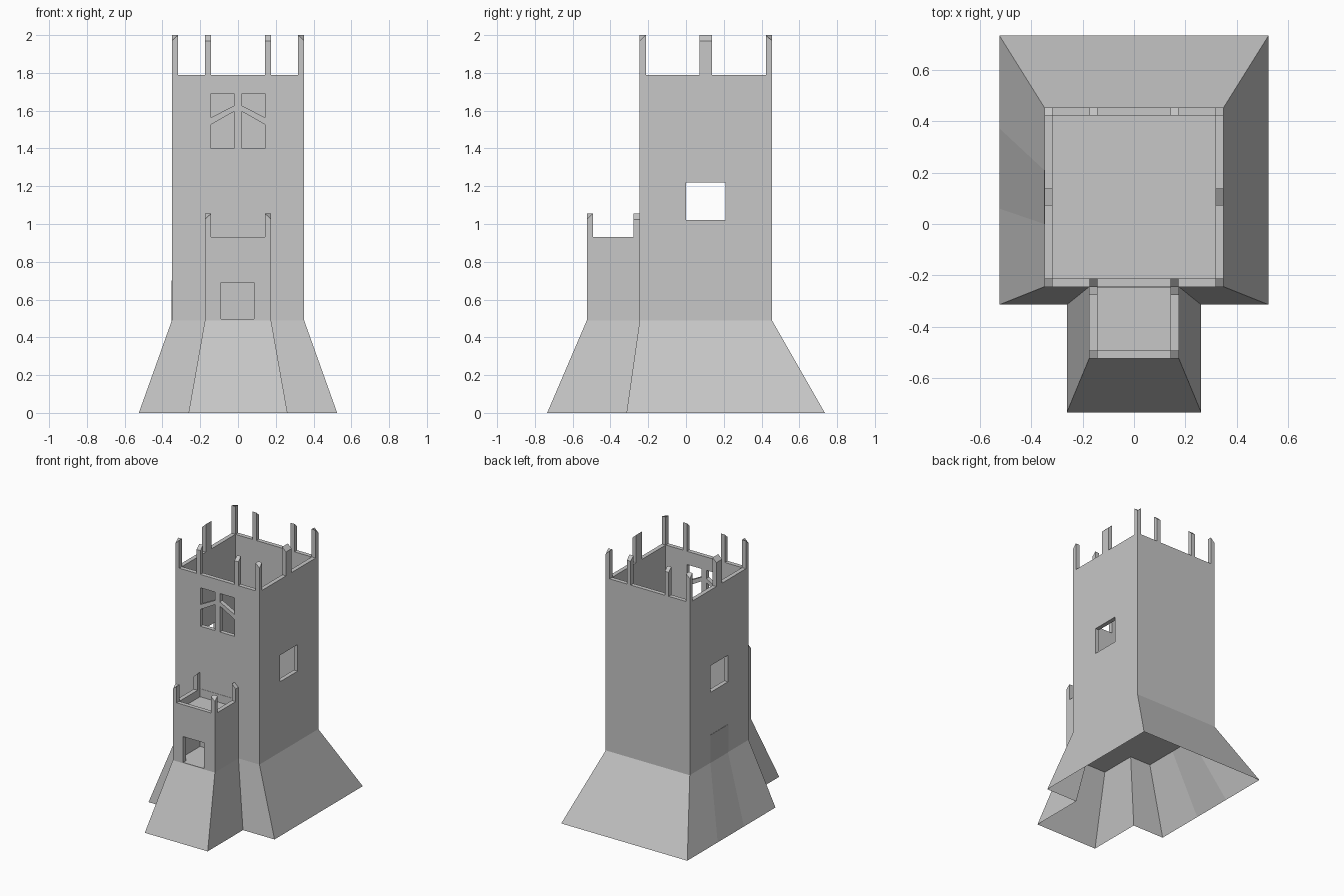
import bpy, bmesh

if "Cube" in bpy.data.objects:
    bpy.data.objects.remove(bpy.data.objects["Cube"])

def material(name, v):
    m = bpy.data.materials.new(name)
    m.diffuse_color = (v, v, v, 1)
    m.use_nodes = True
    m.node_tree.nodes["Principled BSDF"].inputs["Base Color"].default_value = m.diffuse_color
    return m

STONE = material("grey stone", 0.57)
WORN = material("darker stone", 0.49)

def mesh_object(name, verts, faces, mats=(STONE,), fix=True):
    me = bpy.data.meshes.new(name)
    me.from_pydata(verts, [], faces)
    if fix:
        bm = bmesh.new()
        bm.from_mesh(me)
        bmesh.ops.recalc_face_normals(bm, faces=bm.faces)
        bm.to_mesh(me)
        bm.free()
    for m in mats:
        me.materials.append(m)
    ob = bpy.data.objects.new(name, me)
    bpy.context.collection.objects.link(ob)
    return ob

BOX_FACES = [(0, 1, 2, 3), (4, 5, 6, 7), (0, 1, 5, 4), (1, 2, 6, 5), (2, 3, 7, 6), (3, 0, 4, 7)]

def block(name, x0, x1, y0, y1, z0, tops):
    """Box whose four top corners may differ in height (order: 00, 10, 11, 01)."""
    if not isinstance(tops, (list, tuple)):
        tops = [tops] * 4
    c = [(x0, y0), (x1, y0), (x1, y1), (x0, y1)]
    return mesh_object(name, [(x, y, z0) for x, y in c] +
                       [(x, y, t) for (x, y), t in zip(c, tops)], BOX_FACES)

def window_prism(name, outline, y0, y1):
    """Extrude an x/z outline along y."""
    n = len(outline)
    v = [(x, y0, z) for x, z in outline] + [(x, y1, z) for x, z in outline]
    f = [tuple(range(n)), tuple(range(n, 2 * n))]
    f += [(i, (i + 1) % n, n + (i + 1) % n, n + i) for i in range(n)]
    return mesh_object(name, v, f)

def cut(target, cutters):
    for c in cutters:
        c.hide_render = True
        mod = target.modifiers.new("cut", 'BOOLEAN')
        mod.operation = 'DIFFERENCE'
        mod.solver = 'EXACT'
        mod.object = c
        bpy.context.view_layer.objects.active = target
        bpy.ops.object.modifier_apply(modifier=mod.name)
        bpy.data.objects.remove(c, do_unlink=True)

T = 0.032                                   # wall thickness
X, YF, YB, ZB = 0.35, -0.245, 0.455, 0.49   # tower footprint, top of skirt
TX, TY = 0.175, -0.525                      # turret half width and front

# Main tower: open shell with side windows and four slanted front panes
tower = block("tower", -X, X, YF, YB, ZB, 1.79)
cutters = [block("cavity", -X + T, X - T, YF + T, YB - T, ZB + 0.006, 2.2),
           block("side_window", -1, 1, 0.0, 0.21, 1.02, 1.22)]
for s in (-1, 1):
    a, b = s * 0.02, s * 0.142
    cutters.append(window_prism("upper_pane", [(a, 1.69), (b, 1.69), (b, 1.564), (a, 1.627)], -0.4, 0))
    cutters.append(window_prism("lower_pane", [(a, 1.40), (b, 1.40), (b, 1.527), (a, 1.596)], -0.4, 0))
cut(tower, cutters)

# Front turret: lower room with a doorway, shallow deck at the top
turret = block("turret", -TX, TX, TY, YF, ZB, 0.93)
cut(turret, [block("room", -TX + T, TX - T, TY + T, YF - 0.002, ZB + 0.006, 0.84),
             block("deck_well", -TX + T, TX - T, TY + T, YF - 0.002, 0.87, 1.2),
             block("doorway", -0.09, 0.085, -0.7, -0.4, ZB + 0.006, 0.69)])

# Battlement posts with bevelled tops (outer faces lower)
def post(name, x, y, dx, dy, z0, z1, wide=T):
    """x, y: outer corner or edge point; dx, dy: inward direction, 0 = along the wall."""
    xs = sorted((x, x + dx * T)) if dx else (x - wide / 2, x + wide / 2)
    ys = sorted((y, y + dy * T)) if dy else (y - wide / 2, y + wide / 2)
    tops = []
    for px, py in ((xs[0], ys[0]), (xs[1], ys[0]), (xs[1], ys[1]), (xs[0], ys[1])):
        out_x, out_y = dx and abs(px - x) < 1e-6, dy and abs(py - y) < 1e-6
        low = (out_x and out_y) if dx and dy else (out_x or out_y)
        tops.append(z1 - 0.03 if low else z1)
    block(name, xs[0], xs[1], ys[0], ys[1], z0, tops)

for s in (-1, 1):
    for y, d in ((YF, 1), (YB, -1)):
        post("corner_post", s * X, y, -s, d, 1.79, 2.0)
        post("wall_post", s * 0.158, y, 0, d, 1.79, 2.0)
    post("side_post", s * X, 0.105, -s, 0, 1.79, 2.0, 0.067)
    post("turret_corner_post", s * TX, TY, -s, 1, 0.93, 1.055)
    post("turret_back_post", s * TX, YF - T / 2, -s, 0, 0.93, 1.055)

# Flared skirt, open below: upper edge path and matching ground path
upper = [(TX, TY), (TX, YF), (X, YF), (X, YB), (-X, YB), (-X, 0.21), (-X, 0.0),
         (-X, YF), (-TX, YF), (-TX, TY)]
lower = [(0.262, -0.735), (0.262, -0.315), (0.525, -0.315), (0.525, 0.735), (-0.525, 0.735),
         (-0.525, 0.373), (-0.525, 0.06), (-0.525, -0.315), (-0.262, -0.315), (-0.262, -0.735)]
n = len(upper)
skirt = mesh_object("flared_skirt", [(x, y, ZB) for x, y in upper] + [(x, y, 0) for x, y in lower],
                    [(i, n + i, n + (i + 1) % n, (i + 1) % n) for i in range(n)], (STONE, WORN), fix=False)
skirt.data.polygons[5].material_index = 1   # worn strip below the left window
bm = bmesh.new()
bm.from_mesh(skirt.data)
bm.normal_update()
if next(f for f in bm.faces if f.calc_center_median().y > 0.5).normal.y < 0:
    bmesh.ops.reverse_faces(bm, faces=bm.faces)
bm.to_mesh(skirt.data)
bm.free()

# Worn patch on the left wall
patch = block("worn_wall_patch", -X - 0.002, -X + 0.002, 0.0, 0.21, ZB, 0.70)
patch.data.materials[0] = WORN
